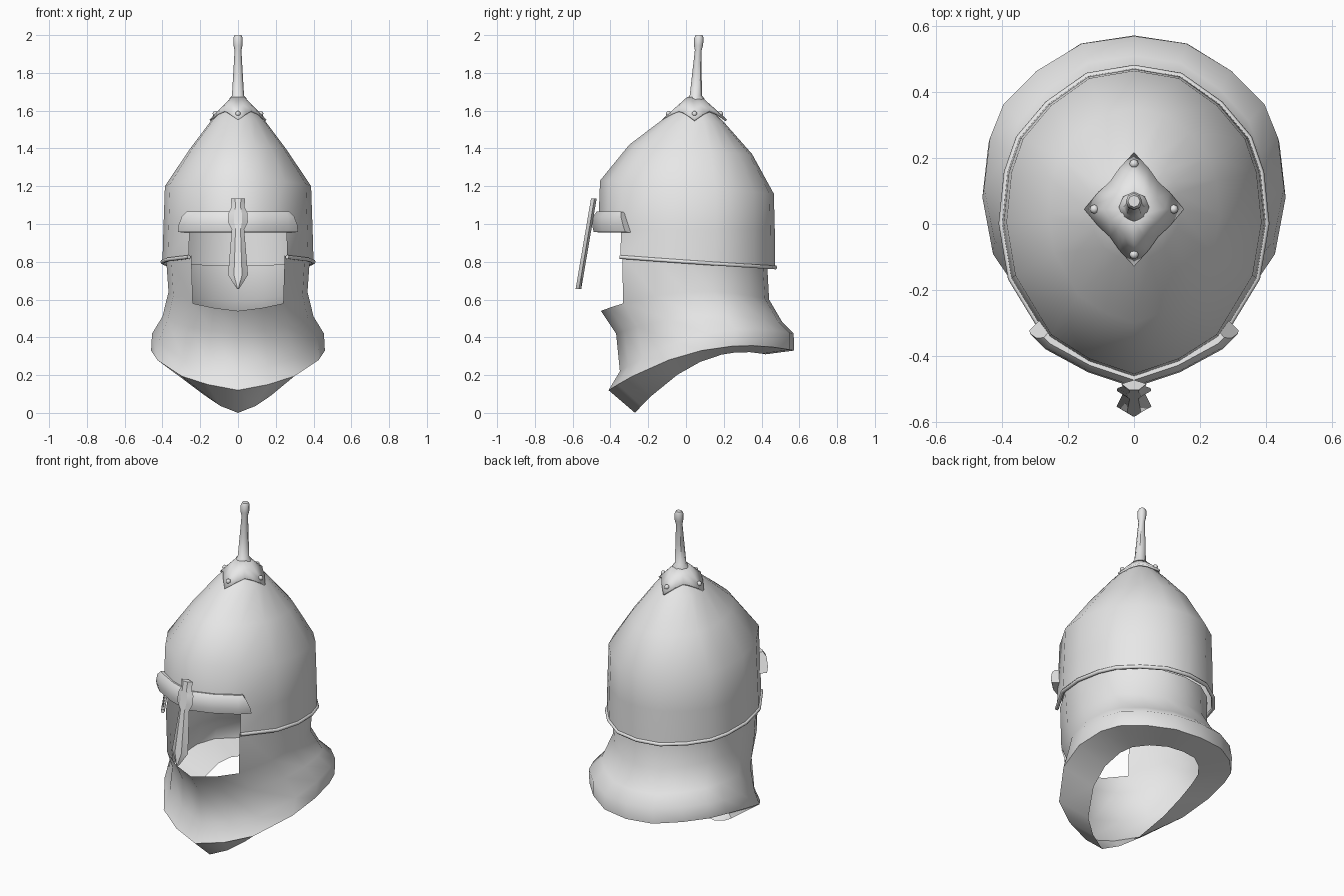
import bpy, bmesh, math
from mathutils import Vector

old = bpy.data.objects.get("Cube")
if old:
    bpy.data.objects.remove(old, do_unlink=True)

steel = bpy.data.materials.new("plain_steel_grey")
steel.use_nodes = True
steel.diffuse_color = (0.8, 0.8, 0.8, 1)
steel.node_tree.nodes["Principled BSDF"].inputs["Base Color"].default_value = (0.8, 0.8, 0.8, 1)

# Egg-shaped plan, pointed at the front: half outline, then mirrored
HALF = [(0, -1), (.35, -.9), (.65, -.74), (.93, -.35), (1, 0),
        (.96, .33), (.87, .55), (.65, .77), (.35, .95), (0, 1)]
PLAN = HALF + [(-x, y) for x, y in HALF[-2:0:-1]]
FACE_COLUMNS = (0, 1, 16, 17)


def finish(obj, angle):
    obj.data.materials.append(steel)
    bpy.ops.object.select_all(action='DESELECT')
    obj.select_set(True)
    bpy.context.view_layer.objects.active = obj
    if obj.type == 'MESH':
        bpy.ops.object.shade_smooth_by_angle(angle=math.radians(angle))
    return obj


def loft(name, rings, closed=True, cap_start=False, cap_end=False, skip=(), angle=45):
    """Skin a list of rings; skip holds (ring, column) faces left open."""
    bm = bmesh.new()
    rows = [[bm.verts.new(p) for p in ring] for ring in rings]
    n = len(rings[0])
    for r in range(len(rows) - 1):
        for c in range(n if closed else n - 1):
            if (r, c) not in skip:
                d = (c + 1) % n
                bm.faces.new((rows[r][c], rows[r][d], rows[r + 1][d], rows[r + 1][c]))
    if cap_start:
        bm.faces.new(rows[0])
    if cap_end:
        bm.faces.new(rows[-1])
    loose = [v for v in bm.verts if not v.link_faces]
    bmesh.ops.delete(bm, geom=loose, context='VERTS')
    bmesh.ops.recalc_face_normals(bm, faces=bm.faces)
    mesh = bpy.data.meshes.new(name)
    bm.to_mesh(mesh)
    bm.free()
    obj = bpy.data.objects.new(name, mesh)
    bpy.context.collection.objects.link(obj)
    return finish(obj, angle)


def egg_ring(width, y_front, y_back, z_front, z_side, z_back):
    """Plan outline whose height bends from front through side to back."""
    bend = (z_front + z_back) / 2 - z_side
    slope = (z_back - z_front) / 2
    return [(width * x, y_front + (y_back - y_front) * (v + 1) / 2,
             z_side + slope * v + bend * v * v) for x, v in PLAN]


# Dome with a face opening in its lowest band
dome = [egg_ring(.40, -.47, .472, .835, .80, .77),
        egg_ring(.395, -.465, .47, .97, .97, .97),
        egg_ring(.387, -.455, .465, 1.23, 1.20, 1.16),
        egg_ring(.26, -.30, .35, 1.42, 1.39, 1.37),
        egg_ring(.14, -.115, .20, 1.56, 1.55, 1.54),
        egg_ring(.04, 0, .09, 1.65, 1.65, 1.65)]
loft("dome", dome, cap_end=True, skip={(0, c) for c in FACE_COLUMNS})

# Rolled rim round the dome's lower edge
curve = bpy.data.curves.new("dome_rim", 'CURVE')
curve.dimensions = '3D'
curve.bevel_depth = .011
curve.bevel_resolution = 1
curve.use_fill_caps = True
spline = curve.splines.new('POLY')
rim_points = dome[0][2:17]
spline.points.add(len(rim_points) - 1)
for point, co in zip(spline.points, rim_points):
    point.co = (*co, 1)
rim = bpy.data.objects.new("dome_rim", curve)
bpy.context.collection.objects.link(rim)
finish(rim, 45)

# Flared neck guard with an inward-turned underside
guard = [egg_ring(.38, -.45, .43, .84, .81, .78),
         egg_ring(.368, -.45, .44, .54, .64, .60),
         egg_ring(.40, -.37, .51, .42, .51, .48),
         egg_ring(.455, -.35, .57, .22, .42, .42),
         egg_ring(.46, -.41, .572, .12, .33, .33),
         egg_ring(.27, -.27, .42, 0, .27, .31)]
loft("neck_guard", guard, skip={(0, c) for c in FACE_COLUMNS}, angle=50)

# Brow band: bulging strip wrapped round the front of the dome
path = [(0, -.463), (.13, -.42), (.25, -.355)]
section = [(-.03, .955, 1), (.025, .957, 1), (.032, .99, .9), (.028, 1.04, .6),
           (.01, 1.065, .35), (-.03, 1.06, .35)]


def brow_station(index, side):
    points = []
    for bulge, z, reach in section:
        if index < len(path):
            x, y = path[index]
        else:
            x, y = .25 + .05 * reach, -.355 + .05 * reach
        grow = 1 + bulge / .45
        points.append((side * x * grow, y * grow, z))
    return points


stations = [brow_station(i, -1) for i in (3, 2, 1)] + [brow_station(i, 1) for i in range(4)]
loft("brow_band", stations, cap_start=True, cap_end=True, angle=40)

# Nose guard: ridged bar that slants forward as it drops
nose = []
for z, half in [(1.135, .038), (1.09, .034), (1.06, .05), (1.01, .052), (.97, .033),
                (.73, .053), (.655, .004)]:
    y = -.485 - (1.135 - z) * .17
    nose.append([(-half, y, z), (-half * .4, y - .018, z), (half * .4, y - .018, z),
                 (half, y, z), (0, y + .012, z)])
loft("nose_guard", nose, cap_start=True, cap_end=True, angle=30)


# Four-pointed crown plate laid over the top of the dome
def crown_point(angle, reach, lift=.014):
    return Vector((.14 * reach * math.cos(angle), .045 + .16 * reach * math.sin(angle),
                   1.65 - .1 * (reach - .3) / .7 + lift))


turns = [i * math.tau / 16 for i in range(16)]
outer = [.74 + .34 * (1 - abs(math.sin(2 * a))) for a in turns]
plate = loft("crown_plate", [[crown_point(a, .25 + (o - .25) * t) for a, o in zip(turns, outer)]
                             for t in (0, .5, 1)], angle=40)
thick = plate.modifiers.new("thickness", 'SOLIDIFY')
thick.thickness = .012
thick.offset = -1

# Rivets near the plate's points
for i, label in enumerate(("left", "back", "right", "front")):
    bpy.ops.mesh.primitive_uv_sphere_add(segments=8, ring_count=6, radius=.014,
                                         location=crown_point(i * math.pi / 2, .86))
    rivet = bpy.context.object
    rivet.name = "rivet_" + label
    finish(rivet, 60)

# Spike with a collar and a small knob, leaning slightly back
spike = []
for z, radius in [(1.64, .046), (1.665, .046), (1.68, .032), (1.80, .025), (1.92, .018),
                  (1.945, .024), (1.985, .025), (2.0, .018)]:
    lean = .05 + (z - 1.65) * .055
    spike.append([(radius * math.cos(a), lean + radius * math.sin(a), z) for a in turns[::2]])
loft("spike", spike, cap_start=True, cap_end=True)
